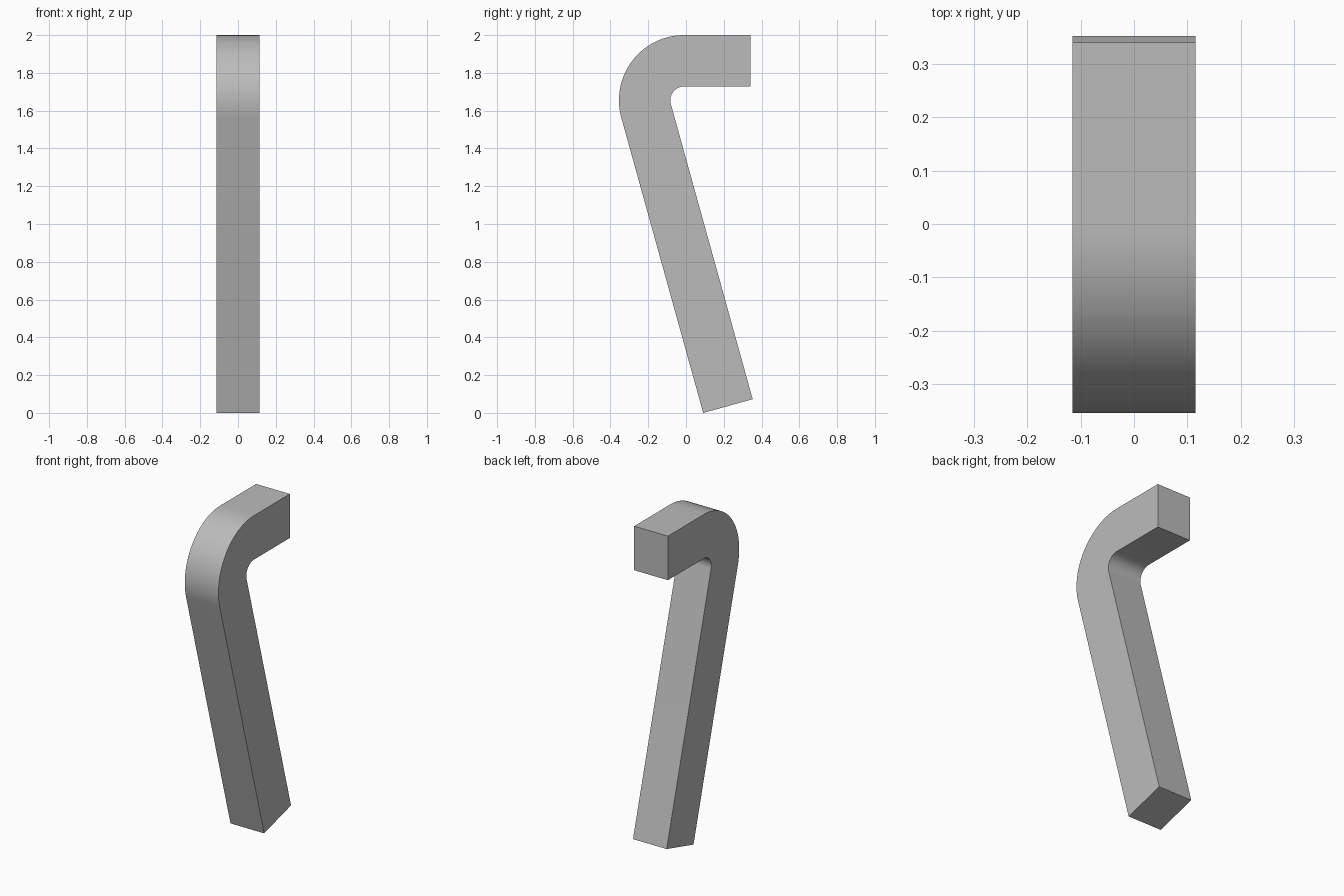
import bpy, bmesh, math
from mathutils import Vector

cube = bpy.data.objects.get("Cube")
if cube:
    bpy.data.objects.remove(cube, do_unlink=True)

HALF_WIDTH = 0.115
INNER, OUTER = 0.073, 0.345        # bend radii
CENTRE = Vector((0, -0.01, 1.655)) # bend centre
LEAN = math.radians(15.5)          # lean of the long leg
LEG = 1.622                        # straight length of the long leg
ARM_END = 0.341
STEPS = 28

grey = bpy.data.materials.new("plain_grey")
grey.use_nodes = True
colour = (0.5, 0.5, 0.5, 1)
grey.diffuse_color = colour
grey.node_tree.nodes["Principled BSDF"].inputs["Base Color"].default_value = colour

# Stations along the bar: centre of the section and its outward direction
stations = [(Vector((0, ARM_END, CENTRE.z)), Vector((0, 0, 1)))]
for i in range(STEPS + 1):
    a = math.pi / 2 + (math.pi / 2 + LEAN) * i / STEPS
    stations.append((CENTRE, Vector((0, math.cos(a), math.sin(a)))))
down = Vector((0, math.sin(LEAN), -math.cos(LEAN)))
stations.append((CENTRE + down * LEG, stations[-1][1]))

# Bent bar: rectangular rings bridged along the path, capped at both ends
bm = bmesh.new()
rings = []
for base, out in stations:
    corners = ((-1, INNER), (1, INNER), (1, OUTER), (-1, OUTER))
    rings.append([bm.verts.new(base + out * r + Vector((s * HALF_WIDTH, 0, 0)))
                  for s, r in corners])
for a, b in zip(rings, rings[1:]):
    for k in range(4):
        n = (k + 1) % 4
        bm.faces.new((a[k], a[n], b[n], b[k]))
bm.faces.new(rings[0])
bm.faces.new(rings[-1])
bmesh.ops.recalc_face_normals(bm, faces=bm.faces)

mesh = bpy.data.meshes.new("bent_bar")
bm.to_mesh(mesh)
bm.free()
mesh.materials.append(grey)
bar = bpy.data.objects.new("bent_bar", mesh)
bpy.context.collection.objects.link(bar)

# Smooth bend with sharp long edges
bpy.ops.object.select_all(action="DESELECT")
bar.select_set(True)
bpy.context.view_layer.objects.active = bar
bpy.ops.object.shade_smooth_by_angle(angle=math.radians(30))
